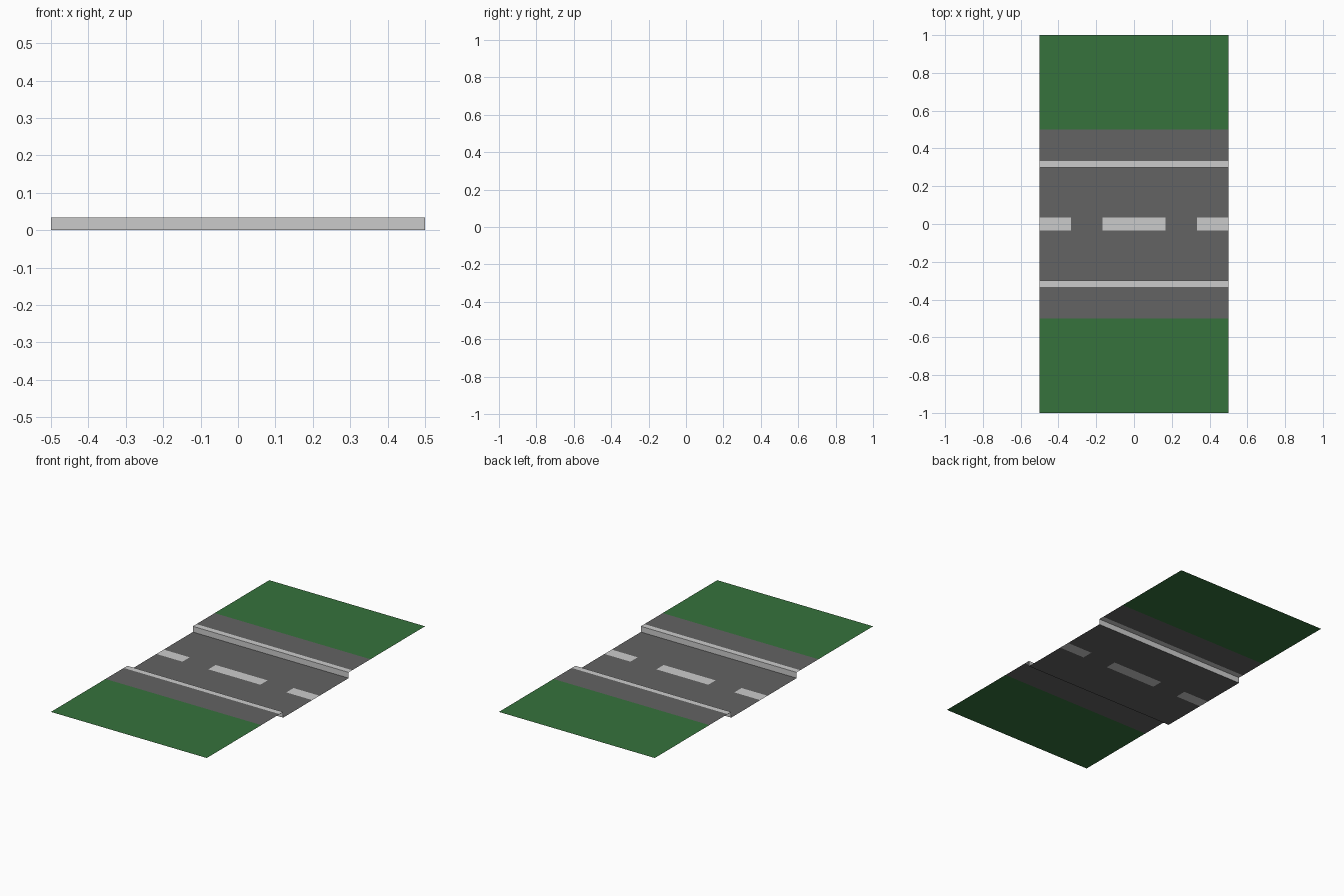
import bpy

if "Cube" in bpy.data.objects:
    bpy.data.objects.remove(bpy.data.objects["Cube"])

H = 1 / 30      # kerb height
T = 1 / 3
S = 1 / 6


def material(name, rgb):
    m = bpy.data.materials.new(name)
    m.diffuse_color = (*rgb, 1)
    m.use_nodes = True
    m.node_tree.nodes["Principled BSDF"].inputs["Base Color"].default_value = m.diffuse_color
    return m


asphalt = material("asphalt grey", (0.125, 0.125, 0.125))
pale = material("pale grey", (0.6, 0.6, 0.6))
green = material("grass green", (0.037, 0.168, 0.046))


def sheet(name, xs, profile, mats, rule=lambda x, y: 0):
    """Open sheet: a (y, z) profile swept along the x stations."""
    n = len(profile)
    verts = [(x, y, z) for x in xs for y, z in profile]
    faces = [(i * n + j, (i + 1) * n + j, (i + 1) * n + j + 1, i * n + j + 1)
             for i in range(len(xs) - 1) for j in range(n - 1)]
    me = bpy.data.meshes.new(name)
    me.from_pydata(verts, [], faces)
    for m in mats:
        me.materials.append(m)
    for p in me.polygons:
        p.material_index = rule(p.center.x, p.center.y)
    ob = bpy.data.objects.new(name, me)
    bpy.context.collection.objects.link(ob)
    return ob


# Carriageway with dashed centre line cut into it
def is_dash(x, y):
    return int(abs(y) < H and (abs(x) < S or abs(x) > T))


sheet("carriageway", [-0.5, -T, -S, S, T, 0.5],
      [(y, 0) for y in (-0.3, -H, H, 0.3)], [asphalt, pale], is_dash)

# Kerb, pavement and grass on both sides, in order of increasing y
for side, s in (("front", -1), ("back", 1)):
    for part, profile, mat in (
            ("kerb", [(0.3, 0), (0.3, H), (T, H)], pale),
            ("pavement", [(T, H), (0.5, H)], asphalt),
            ("grass_verge", [(0.5, H), (1.0, H)], green)):
        points = sorted(((s * y, z) for y, z in profile),
                        key=lambda p: (p[0], s * p[1]))
        sheet(f"{side}_{part}", [-0.5, 0.5], points, [mat])
